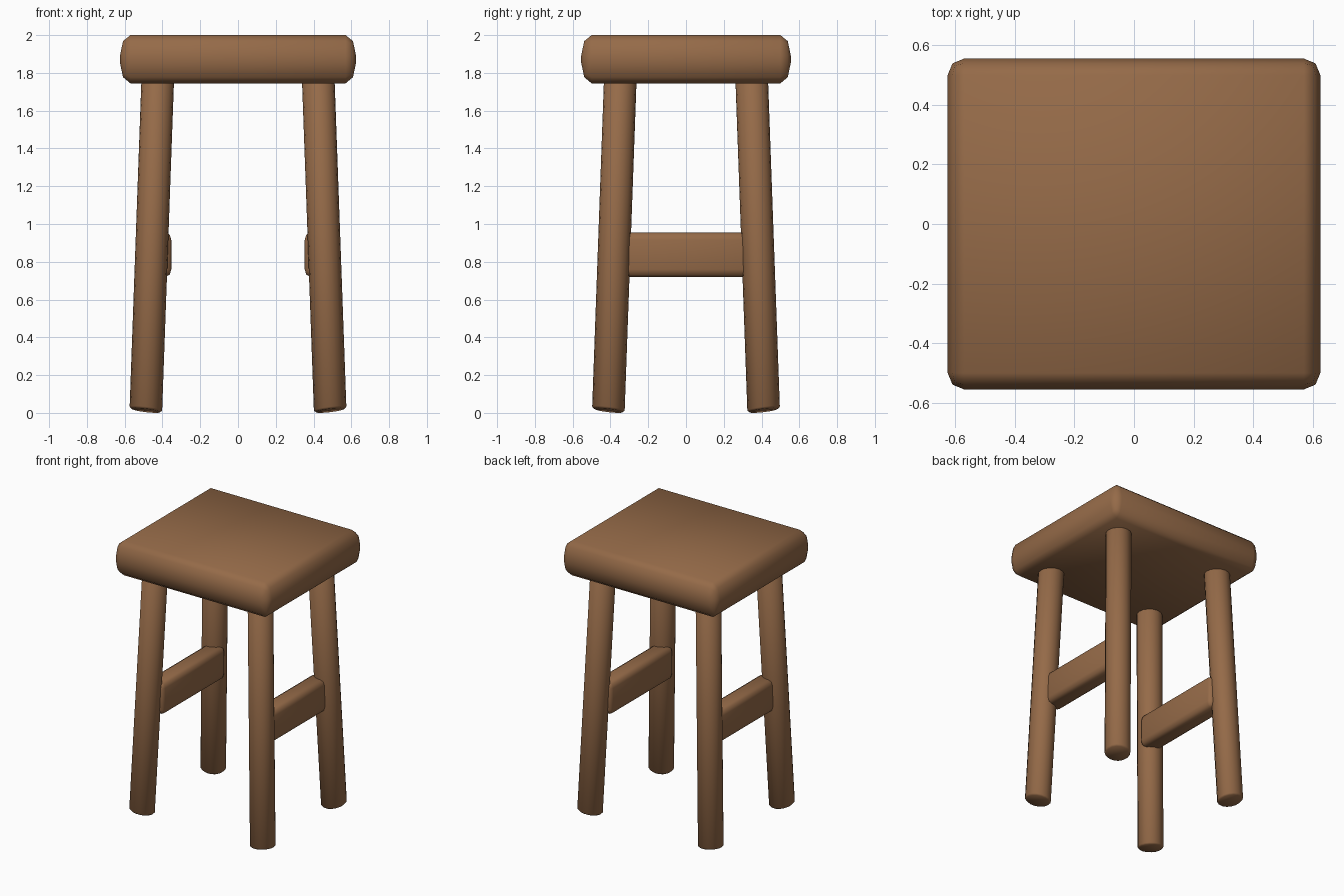
import bpy
import bmesh
from mathutils import Matrix, Vector

default = bpy.data.objects.get("Cube")
if default:
    bpy.data.objects.remove(default, do_unlink=True)

# Wood material
BROWN = (0.30, 0.145, 0.065, 1)
wood = bpy.data.materials.new("brown_wood")
wood.use_nodes = True
wood.diffuse_color = BROWN
bsdf = wood.node_tree.nodes["Principled BSDF"]
bsdf.inputs["Base Color"].default_value = BROWN
bsdf.inputs["Roughness"].default_value = 0.7


def finish(name, bm, mirror=(False, False)):
    """Turn a bmesh into a smooth wooden object, mirrored across the centre."""
    bmesh.ops.recalc_face_normals(bm, faces=bm.faces)
    for face in bm.faces:
        face.smooth = True
    mesh = bpy.data.meshes.new(name)
    bm.to_mesh(mesh)
    bm.free()
    mesh.materials.append(wood)
    obj = bpy.data.objects.new(name, mesh)
    bpy.context.collection.objects.link(obj)
    if any(mirror):
        mod = obj.modifiers.new("mirror", "MIRROR")
        mod.use_axis = (*mirror, False)
        mod.use_mirror_merge = False
    return obj


def rounded_box(low, high, rounding):
    """Box between two corners, its rounding given separately per axis."""
    low, high, rounding = Vector(low), Vector(high), Vector(rounding)
    size = high - low
    bm = bmesh.new()
    bmesh.ops.create_cube(bm, size=1)
    bmesh.ops.scale(bm, vec=[s / r for s, r in zip(size, rounding)], verts=bm.verts)
    bmesh.ops.bevel(bm, geom=bm.edges[:], offset=1, offset_type='OFFSET',
                    segments=2, profile=0.5, affect='EDGES')
    bmesh.ops.scale(bm, vec=rounding, verts=bm.verts)
    bmesh.ops.translate(bm, vec=(low + high) / 2, verts=bm.verts)
    return bm


# Seat: thick cushion-edged slab
finish("seat", rounded_box((-0.625, -0.555, 1.745), (0.625, 0.555, 2.0),
                           (0.055, 0.055, 0.11)))

# Side stretchers between front and back legs
finish("side_stretchers", rounded_box((0.353, -0.365, 0.72), (0.49, 0.365, 0.955),
                                      (0.03, 0.03, 0.04)), (True, False))

# Splayed legs with tilted, slightly rounded feet
LENGTH, RADIUS, SPLAY, TILT = 1.78, 0.086, 0.036, 0.12
bm = bmesh.new()
bmesh.ops.create_cone(bm, cap_ends=True, segments=16, radius1=RADIUS,
                      radius2=RADIUS, depth=LENGTH)
bmesh.ops.translate(bm, vec=(0, 0, LENGTH / 2), verts=bm.verts)
rims = [e for e in bm.edges if abs(e.verts[0].co.z - e.verts[1].co.z) < 0.01]
bmesh.ops.bevel(bm, geom=rims, offset=0.01, segments=1, affect='EDGES')
lean = Matrix(((1, 0, -SPLAY, 0.488),
               (0, 1, -SPLAY, 0.411),
               (TILT, TILT, 1, 0),
               (0, 0, 0, 1)))
bmesh.ops.transform(bm, matrix=lean, verts=bm.verts)
lowest = min(v.co.z for v in bm.verts)
bmesh.ops.translate(bm, vec=(0, 0, -lowest), verts=bm.verts)
finish("legs", bm, (True, True))
